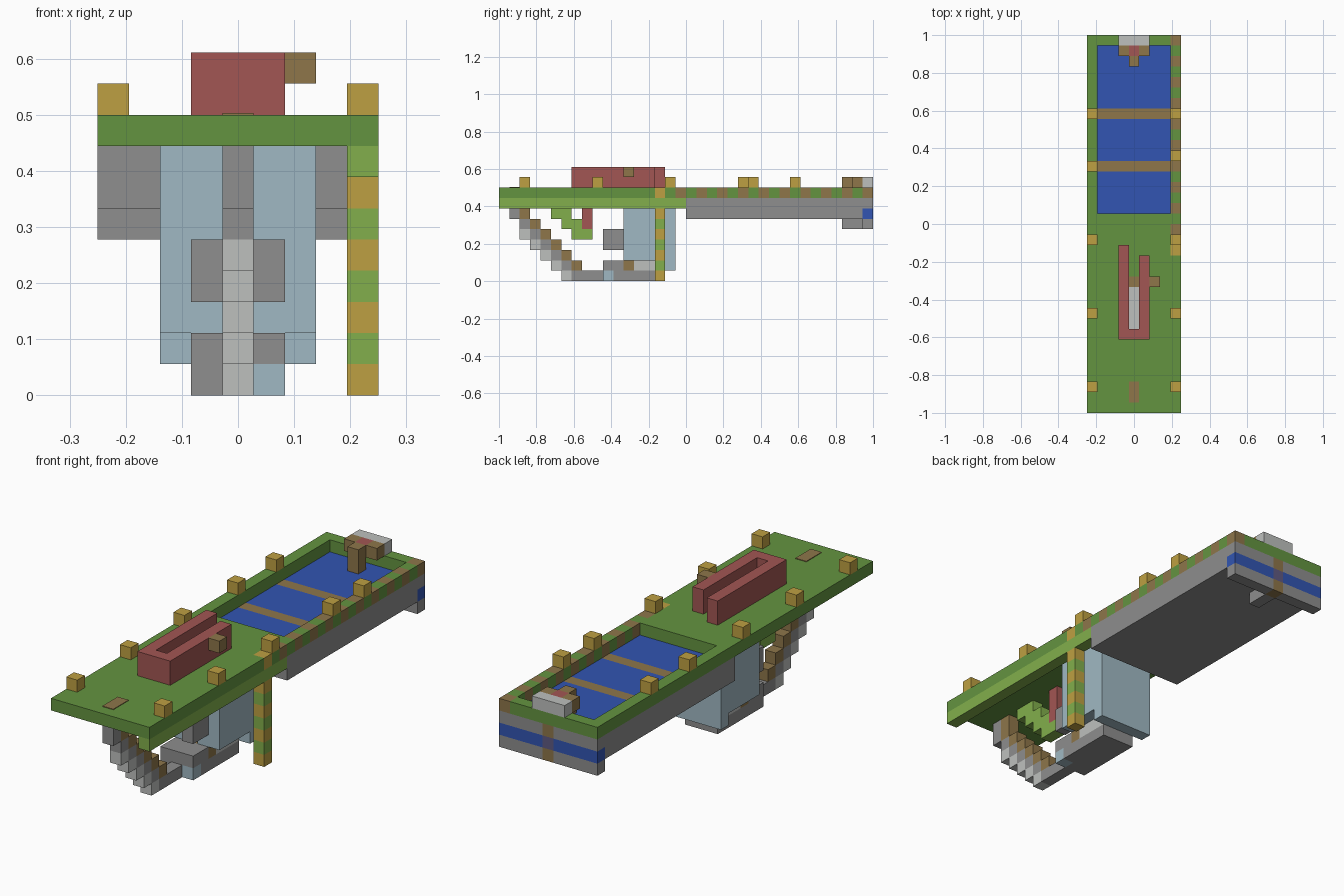
import bpy

if "Cube" in bpy.data.objects:
    bpy.data.objects.remove(bpy.data.objects["Cube"])

U = 1 / 18  # edge of one building block


def material(name, rgb):
    lin = [(c / 255 / 12.92) if c < 11 else ((c / 255 + 0.055) / 1.055) ** 2.4 for c in rgb]
    m = bpy.data.materials.new(name)
    m.use_nodes = True
    m.diffuse_color = (*lin, 1)
    m.node_tree.nodes["Principled BSDF"].inputs["Base Color"].default_value = (*lin, 1)
    return m


green = material("grass green", (100, 148, 64))
lime = material("light green", (130, 175, 76))
gray = material("stone gray", (142, 142, 142))
pale_gray = material("light gray", (190, 192, 190))
blue = material("water blue", (50, 85, 178))
brown = material("wood brown", (142, 118, 74))
gold = material("gold", (190, 160, 66))
red = material("brick red", (162, 86, 83))
glass = material("pale blue", (160, 185, 195))
mauve = material("mauve", (95, 90, 130))


def block(name, mat, x, y, z):
    """Box covering the inclusive block ranges x, y, z (an int means one block)."""
    spans = []
    for r, off in ((x, 4.5), (y, 18), (z, 0)):
        a, b = (r, r) if isinstance(r, (int, float)) else r
        spans.append(((a - off) * U, (b + 1 - off) * U))
    verts = [(px, py, pz) for px in spans[0] for py in spans[1] for pz in spans[2]]
    faces = [(0, 1, 3, 2), (4, 6, 7, 5), (0, 4, 5, 1), (2, 3, 7, 6), (0, 2, 6, 4), (1, 5, 7, 3)]
    me = bpy.data.meshes.new(name)
    me.from_pydata(verts, [], faces)
    me.materials.append(mat)
    ob = bpy.data.objects.new(name, me)
    bpy.context.collection.objects.link(ob)
    return ob


def plate(name, mat, x, y):
    """Thin painted tile on the deck top."""
    ob = block(name, mat, x, y, 9)
    for v in ob.data.vertices:
        v.co.z = 9 * U + (0.003 if v.co.z > 9.5 * U else -0.002)


# Deck around the pool, with a striped right edge
block("deck_front", green, (0, 7), (0, 18), 8)
block("deck_left_rim", green, 0, (19, 35), 8)
block("deck_back_rim", green, (1, 7), 35, 8)
block("right_edge_front", green, 8, (0, 14), 8)
for j in range(16, 36):
    block("right_edge_stripe", brown if j % 2 else green, 8, j, 8)
block("right_under_strip", lime, 8, (0, 17), 7)
plate("deck_spot", brown, 4, (1, 2))

# Pool basin and water with two lane bars
block("basin_floor", gray, (0, 8), (18, 34), 6)
for i in (0, 8):
    block("basin_side", gray, i, (18, 34), 7)
block("basin_front", gray, (1, 7), 18, 7)
for a, b, m in ((19, 22, blue), (23, 23, brown), (24, 27, blue), (28, 28, brown), (29, 34, blue)):
    block("pool_water", m, (1, 7), (a, b), 7)

# Banded end wall
for k, m, mid in ((5, gray, brown), (6, blue, mauve), (7, gray, brown)):
    block("end_wall_left", m, (0, 3), 35, k)
    block("end_wall_right", m, (5, 8), 35, k)
    block("end_wall_centre", mid, 4, 35, k)
block("drain", gray, 4, (33, 34), 5)

# Fountain at the pool end
block("fountain_back", pale_gray, (3, 5), 35, 9)
for i, m in ((3, brown), (4, red), (5, brown)):
    block("fountain_row", m, i, 34, 9)
block("fountain_spout", brown, 4, 33, (8, 9))

# Corner posts
for j in (2, 9, 16, 28):
    for i in (0, 8):
        block("post", gold, i, j, 9)
block("post_left", gold, 0, 23, 9)
block("post_right", gold, 8, 24, 9)

# Red enclosure on the deck
block("enclosure_left", red, 3, (7, 15), (9, 10))
block("enclosure_right", red, 5, (7, 14), (9, 10))
block("enclosure_front", red, 4, 7, (9, 10))
block("enclosure_knob", brown, 6, 12, 10)
plate("enclosure_floor", pale_gray, 4, (8, 11))
plate("enclosure_step", brown, 4, 12)

# Striped pole
for k in range(9):
    if k != 7:
        block("pole", lime if k % 2 else gold, 8, 15, k)

# Diagonal stair under the deck
block("stair_top", gray, 4, 1, (6, 7))
block("stair_top_tread", brown, 4, 2, 7)
for j in range(2, 7):
    for d, m in enumerate((pale_gray, gray, brown)):
        block("stair_step", m, 4, j, 6 - j + d)
block("stair_foot", gray, 4, (7, 9), 0)
block("stair_foot_tread", brown, 4, 7, 1)

# Short inner steps and red hanger
block("inner_step_top", lime, 4, (4, 5), 7)
for n in range(3):
    block("inner_step", lime, 4, (5 + n, 6 + n), 6 - n)
block("hanger", red, 4, 8, (5, 7))

# Lower floor
block("floor_front", gray, (3, 4), (10, 11), (0, 1))
block("floor_corner", glass, 5, 10, 0)
block("floor_corner_top", gray, 5, 10, 1)
block("floor_side", gray, 5, 11, (0, 1))
block("floor_back", gray, (3, 5), (12, 15), 0)
block("floor_sill", brown, (3, 5), 12, 1)
block("floor_bench", pale_gray, (3, 5), (13, 15), 1)

# Glazed room, with the gray boxes in front
for inner, outer in ((3, 2), (5, 6)):
    block("room_front_pane", glass, inner, 12, (2, 7))
    block("room_side_pane", glass, outer, (12, 15), (2, 7))
    block("room_box", gray, inner, (10, 11), (3, 4))
block("room_back_pane", glass, (2, 6), 16, (1, 7))
